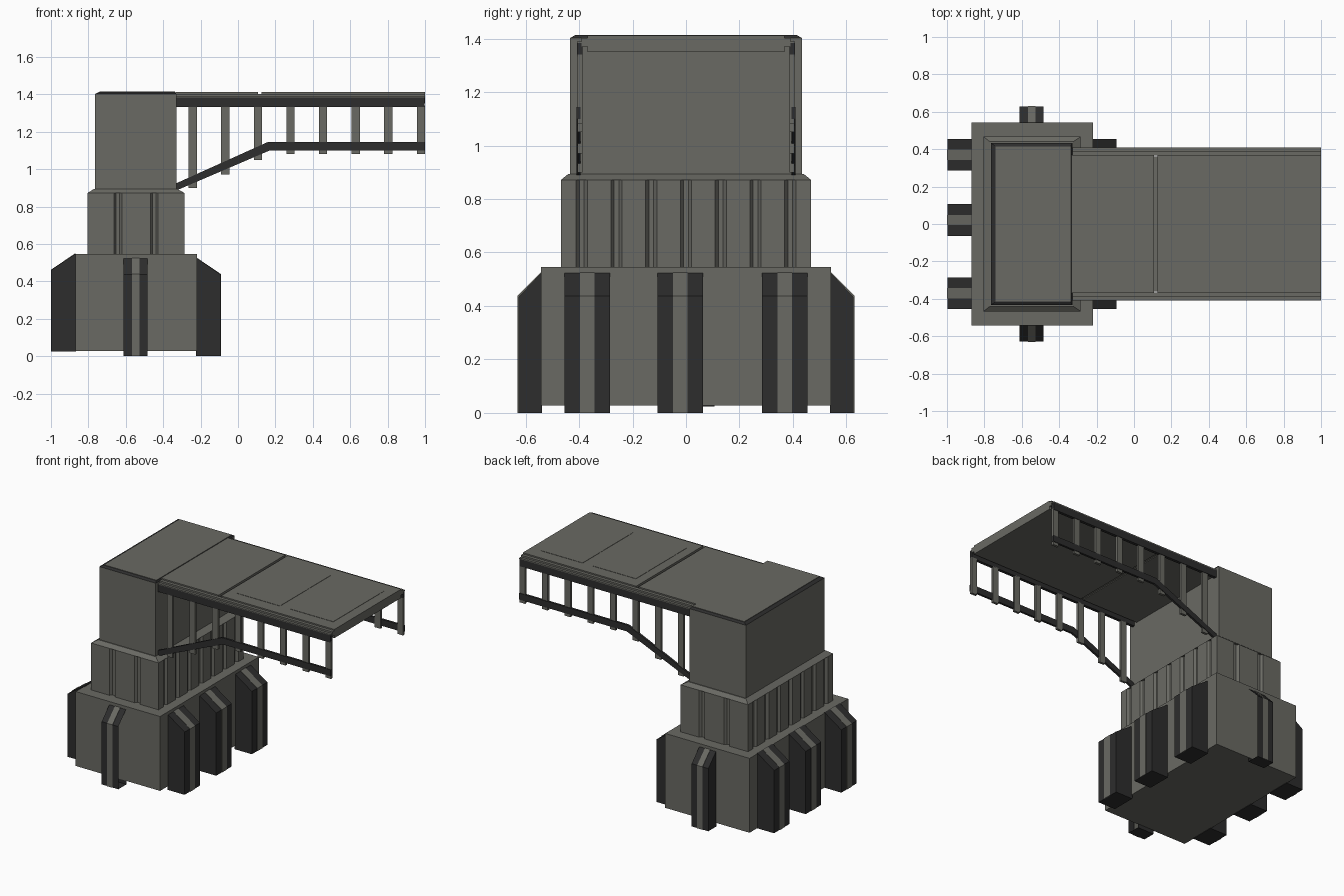
import bpy, bmesh
from mathutils import Vector

if "Cube" in bpy.data.objects:
    bpy.data.objects.remove(bpy.data.objects["Cube"])


def mat(name, c):
    m = bpy.data.materials.new(name)
    m.diffuse_color = (*c, 1)
    m.use_nodes = True
    m.node_tree.nodes["Principled BSDF"].inputs["Base Color"].default_value = m.diffuse_color
    return m


GRAY = mat("warm_gray", (0.142, 0.142, 0.125))
DARK = mat("dark_gray", (0.026, 0.026, 0.026))


def finish(name, bm, m, fix=True):
    if fix:
        bmesh.ops.recalc_face_normals(bm, faces=bm.faces)
    me = bpy.data.meshes.new(name)
    bm.to_mesh(me)
    bm.free()
    me.materials.append(m)
    ob = bpy.data.objects.new(name, me)
    bpy.context.collection.objects.link(ob)
    return ob


def prism(name, pts, a, b, place, m, open_end=None):
    """Extrude a 2D outline from a to b; place(u, v, w) maps to 3D."""
    bm = bmesh.new()
    f = bm.faces.new([bm.verts.new(place(u, v, a)) for u, v in pts])
    ext = bmesh.ops.extrude_face_region(bm, geom=[f])["geom"]
    d = Vector(place(0, 0, b)) - Vector(place(0, 0, a))
    bmesh.ops.translate(bm, vec=d, verts=[g for g in ext if isinstance(g, bmesh.types.BMVert)])
    bmesh.ops.recalc_face_normals(bm, faces=bm.faces)
    if open_end is not None:
        bm.faces.ensure_lookup_table()
        gone = [g for g in bm.faces if g.normal.x > 0.99]
        bmesh.ops.delete(bm, geom=gone, context='FACES')
    return finish(name, bm, m, fix=False)


def up(u, v, w):
    return (u, v, w)


def side(u, v, w):
    return (u, w, v)


def box(name, x0, x1, y0, y1, z0, z1, m):
    return prism(name, [(x0, y0), (x1, y0), (x1, y1), (x0, y1)], z0, z1, up, m)


def frustum(name, lo, hi, z0, z1, m):
    """Box whose top rectangle differs from its bottom; rects are x0, x1, y0, y1."""
    bm = bmesh.new()
    rings = []
    for (x0, x1, y0, y1), z in ((lo, z0), (hi, z1)):
        rings.append([bm.verts.new(p) for p in ((x0, y0, z), (x1, y0, z), (x1, y1, z), (x0, y1, z))])
    bm.faces.new(rings[0])
    bm.faces.new(rings[1])
    for i in range(4):
        j = (i + 1) % 4
        bm.faces.new((rings[0][i], rings[0][j], rings[1][j], rings[1][i]))
    return finish(name, bm, m)


# base block
box("base_block", -0.87, -0.22, -0.543, 0.543, 0.027, 0.545, GRAY)


# sloped buttresses with a pale strip down the middle
def buttress(name, wall, out, c, w, dz, axis, sgn, open_end=None):
    def place(u, v, t):
        return (sgn * u + (-0.545 if axis == 'x' else 0), t, v) if axis == 'x' else (t, sgn * u, v)
    zo, zi, z0 = 0.437 + dz, 0.523 + dz, dz
    prof = [(wall - 0.005, z0), (out, z0), (out, zo), (wall, zi), (wall - 0.005, zi)]
    prism(name, prof, c - w / 2, c + w / 2, place, DARK, open_end)
    e = 0.003
    strip = [(out - e, z0), (out + e, z0), (out + e, zo + 0.001), (wall, zi + e), (wall, zi - e), (out - e, zo - e)]
    prism(name + "_strip", strip, c - w * 0.16, c + w * 0.16, place, GRAY)


for i, y in enumerate((-0.37, -0.022, 0.37)):
    buttress(f"right_buttress_{i}", 0.325, 0.452, y, 0.17, 0.0, 'x', 1)
    buttress(f"left_buttress_{i}", 0.325, 0.452, -y, 0.17, 0.024, 'x', -1)
for s, n in ((-1, "front"), (1, "back")):
    buttress(f"{n}_buttress", 0.543, 0.627, -0.547, 0.128, 0.0, 'y', s, True)

# middle tier: outline with trapezoid grooves, swept upwards
X0, X1, Y = -0.805, -0.285, 0.467
D = 0.016


def grooved(start, end, centres, inward):
    a, b = Vector(start), Vector(end)
    t, n = (b - a).normalized(), Vector(inward) * D
    pts = [a]
    for c in centres:
        p = a + t * c
        pts += [p - t * 0.021, p - t * 0.009 + n, p + t * 0.009 + n, p + t * 0.021]
    return pts


long_c = [Y + k * 0.13 for k in range(-3, 4)]
short_c = [0.163, 0.357]
outline = (grooved((X0, -Y), (X1, -Y), short_c, (0, 1)) + grooved((X1, -Y), (X1, Y), long_c, (-1, 0))
           + grooved((X1, Y), (X0, Y), short_c, (0, -1)) + grooved((X0, Y), (X0, -Y), long_c, (1, 0)))
prism("grooved_tier", outline, 0.54, 0.872, up, GRAY)
frustum("tier_cap", (X0, X1, -Y, Y), (-0.77, -0.325, -0.44, 0.44), 0.872, 0.894, GRAY)

# upper block, dark chamfered rim and roof plate
box("upper_block", -0.765, -0.33, -0.434, 0.434, 0.89, 1.402, GRAY)
frustum("roof_rim", (-0.765, -0.33, -0.434, 0.434), (-0.745, -0.337, -0.418, 0.418), 1.402, 1.411, DARK)
box("roof_plate", -0.74, -0.338, -0.415, 0.415, 1.405, 1.414, GRAY)

# deck in two slabs with a seam
box("inner_deck", -0.335, 0.108, -0.368, 0.368, 1.35, 1.411, GRAY)
box("outer_deck", 0.126, 1.0, -0.368, 0.368, 1.35, 1.411, GRAY)
box("deck_seam", 0.1, 0.13, -0.36, 0.36, 1.355, 1.385, GRAY)
for i, x in enumerate((0.19, 0.6)):
    box(f"deck_panel_{i}", x, x + 0.33, -0.28, 0.28, 1.409, 1.413, GRAY)

# side rails, posts and bent lower chords
chord = [(-0.335, 0.89), (-0.32, 0.89), (0.17, 1.1), (1, 1.1), (1, 1.145), (0.16, 1.145), (-0.335, 0.922)]
for s, n in ((-1, "front"), (1, "back")):
    def span(a, b):
        return sorted((s * a, s * b))
    box(f"{n}_deck_edge", -0.335, 1, *span(0.365, 0.39), 1.37, 1.402, GRAY)
    box(f"{n}_deck_step", -0.335, 1, *span(0.365, 0.408), 1.383, 1.39, GRAY)
    box(f"{n}_rail", -0.335, 0.998, *span(0.388, 0.408), 1.333, 1.384, DARK)
    prism(f"{n}_chord", chord, *span(0.394, 0.409), side, DARK)
    for k in range(8):
        x = -0.243 + k * 0.1743
        z = (0.9, 0.97, 1.05)[k] if k < 3 else 1.08
        box(f"{n}_post_{k}", x - 0.021, x + 0.0225, *span(0.388, 0.405), z, 1.34, GRAY)
